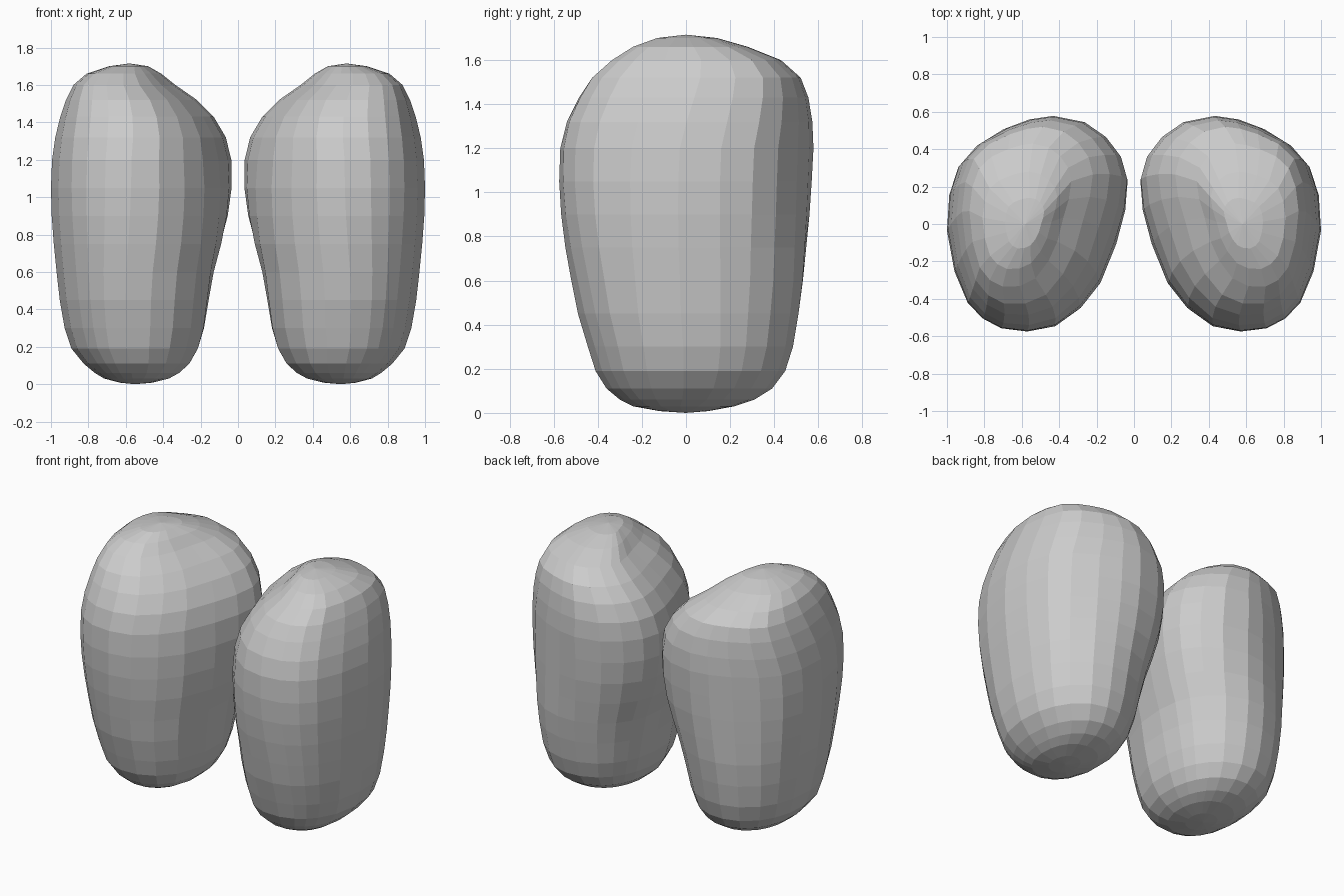
import bpy, bmesh
from math import atan2, copysign, cos, sin

if "Cube" in bpy.data.objects:
    bpy.data.objects.remove(bpy.data.objects["Cube"])

# plan outline at the widest level of one lobe, counter-clockwise from above
plan = [(.03, .24), (.045, .08), (.095, -.10), (.18, -.31), (.285, -.445), (.42, -.545),
        (.57, -.575), (.71, -.558), (.81, -.505), (.89, -.42), (.96, -.25), (1.0, -.03),
        (.988, .16), (.94, .31), (.845, .42), (.70, .51), (.56, .562), (.43, .58),
        (.26, .545), (.145, .465), (.065, .36)]
skewed = [((x - .515) / .485, (y - .0025) / .5775) for x, y in plan]
n = len(plan)

# height, x min, x max, y min, y max, skew (0 = oval, 1 = plan outline), push to outer front
levels = [(.008, .46, .63, -.12, .10, 0, 0), (.03, .37, .715, -.24, .22, -.05, 0),
          (.06, .315, .765, -.30, .31, -.1, 0), (.11, .26, .825, -.36, .39, -.1, 0),
          (.19, .215, .89, -.41, .45, -.1, 0), (.30, .182, .927, -.445, .485, -.05, 0),
          (.45, .157, .953, -.49, .51, .1, 0), (.60, .13, .97, -.52, .53, .3, 0),
          (.75, .09, .985, -.547, .545, .55, 0), (.90, .055, .996, -.566, .56, .8, 0),
          (1.05, .034, 1.0, -.575, .57, .95, 0), (1.20, .036, .994, -.57, .578, 1.05, 0),
          (1.32, .065, .977, -.54, .573, 1.15, .04), (1.43, .13, .95, -.485, .555, 1.25, .08),
          (1.52, .22, .92, -.425, .52, 1.4, .12), (1.60, .335, .88, -.335, .43, 1.5, .14),
          (1.66, .41, .81, -.24, .28, 1.5, .14), (1.70, .48, .69, -.13, .14, 1.5, .14)]


def full(c):
    """Slightly squared-off sine or cosine."""
    return copysign(abs(c) ** .94, c)


def section(z, x0, x1, y0, y1, skew, push):
    """Oval blended toward the skewed outline, fitted to the given box."""
    pts = []
    for u, v in skewed:
        a = atan2(v, u)
        ou, ov = full(cos(a)), full(sin(a))
        k = 1 + push * (cos(a) - sin(a)) * .7
        pts.append((k * (ou + skew * (u - ou)), k * (ov + skew * (v - ov))))
    us, vs = zip(*pts)
    fx = (x1 - x0) / (max(us) - min(us))
    fy = (y1 - y0) / (max(vs) - min(vs))
    return [(x0 + (u - min(us)) * fx, y0 + (v - min(vs)) * fy, z) for u, v in pts]


bm = bmesh.new()
rings = [[bm.verts.new(p) for p in section(*lv)] for lv in levels]

# skin between levels
for a, b in zip(rings, rings[1:]):
    for i in range(n):
        j = (i + 1) % n
        bm.faces.new((a[i], a[j], b[j], b[i]))

# rounded caps
bottom = bm.verts.new((.55, 0, 0))
top = bm.verts.new((.58, 0, 1.715))
for i in range(n):
    j = (i + 1) % n
    bm.faces.new((bottom, rings[0][j], rings[0][i]))
    bm.faces.new((top, rings[-1][i], rings[-1][j]))
bmesh.ops.recalc_face_normals(bm, faces=bm.faces)

# right lobe and its mirror image
mesh = bpy.data.meshes.new("lobe_pair")
bm.to_mesh(mesh)
bm.free()
lobes = bpy.data.objects.new("lobe_pair", mesh)
bpy.context.collection.objects.link(lobes)
mirror = lobes.modifiers.new("mirror", 'MIRROR')
mirror.use_axis = (True, False, False)
mirror.use_mirror_merge = False
